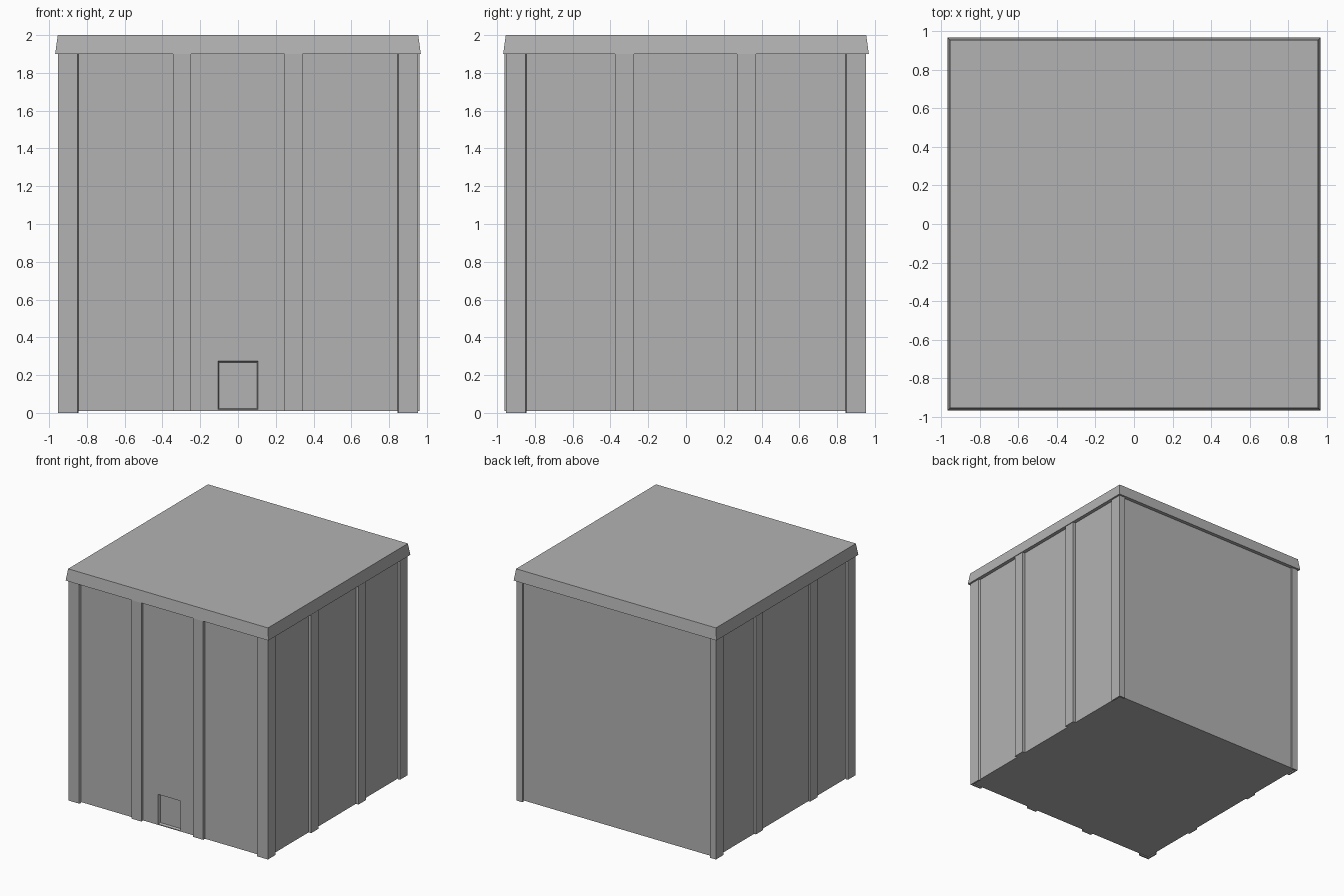
import bpy, bmesh

if "Cube" in bpy.data.objects:
    bpy.data.objects.remove(bpy.data.objects["Cube"])

WALL, POST = 0.937, 0.952      # wall plane and corner post plane
BASE, EAVE, TOP = 0.01, 1.9, 2.0

# Mid grey paint for every part
paint = bpy.data.materials.new("grey_paint")
paint.diffuse_color = (0.45, 0.45, 0.45, 1)
paint.use_nodes = True
paint.node_tree.nodes["Principled BSDF"].inputs["Base Color"].default_value = paint.diffuse_color


def finish(name, bm):
    bmesh.ops.recalc_face_normals(bm, faces=bm.faces)
    mesh = bpy.data.meshes.new(name)
    bm.to_mesh(mesh)
    bm.free()
    mesh.materials.append(paint)
    obj = bpy.data.objects.new(name, mesh)
    bpy.context.collection.objects.link(obj)
    return obj


def prism(name, outline, z0, z1):
    bm = bmesh.new()
    face = bm.faces.new([bm.verts.new((x, y, z0)) for x, y in outline])
    ext = bmesh.ops.extrude_face_region(bm, geom=[face])
    verts = [v for v in ext["geom"] if isinstance(v, bmesh.types.BMVert)]
    bmesh.ops.translate(bm, verts=verts, vec=(0, 0, z1 - z0))
    # keep the bottom cap so the part is closed
    if not face.is_valid:
        bm.faces.new([v for v in bm.verts if abs(v.co.z - z0) < 1e-6])
    return finish(name, bm)


def box(name, x0, x1, y0, y1, z0, z1):
    return prism(name, [(x0, y0), (x1, y0), (x1, y1), (x0, y1)], z0, z1)


def loft(name, ring_a, ring_b):
    bm = bmesh.new()
    a = [bm.verts.new(p) for p in ring_a]
    b = [bm.verts.new(p) for p in ring_b]
    bm.faces.new(a)
    bm.faces.new(b)
    for i in range(4):
        j = (i + 1) % 4
        bm.faces.new((a[i], a[j], b[j], b[i]))
    return finish(name, bm)


def square(r, z):
    return [(-r, -r, z), (r, -r, z), (r, r, z), (-r, r, z)]


def door_ring(inset, y):
    x, z0, z1 = 0.109 - inset, 0.015 + inset, 0.276 - inset
    return [(-x, y, z0), (x, y, z0), (x, y, z1), (-x, y, z1)]


# Main walls with a small tapered hatch recess in the front
walls = box("walls", -WALL, WALL, -WALL, WALL, BASE, EAVE)
cutter = loft("hatch_cutter", door_ring(-0.004, -WALL - 0.02),
              door_ring(0.009, -WALL + 0.02))
cutter.hide_render = True
cutter.hide_viewport = True
cut = walls.modifiers.new("hatch_recess", 'BOOLEAN')
cut.operation = 'DIFFERENCE'
cut.solver = 'EXACT'
cut.object = cutter

# Flared roof cap
loft("roof_cap", square(0.968, EAVE), square(0.954, TOP))

# L-shaped corner posts, mirrored left and right
front_post = [(POST, -POST), (POST, -0.85), (WALL, -0.844),
              (WALL, -WALL), (0.844, -WALL), (0.85, -POST)]
back_post = [(POST, POST), (POST, 0.85), (WALL, 0.844),
             (WALL, WALL), (0.895, WALL), (0.895, POST)]
for side, s in (("left", -1), ("right", 1)):
    for end, outline in (("front", front_post), ("back", back_post)):
        prism(f"{end}_{side}_corner_post", [(s * x, y) for x, y in outline], 0, EAVE)

# Intermediate pilasters on the front and both sides
for i, x in enumerate((-0.297, 0.293)):
    box(f"front_pilaster_{i + 1}", x - 0.048, x + 0.048, -0.962, -WALL, BASE, EAVE)
for i, y in enumerate((-0.325, 0.32)):
    box(f"right_pilaster_{i + 1}", WALL, 0.962, y - 0.05, y + 0.05, BASE, EAVE)
for i, y in enumerate((-0.38, 0.36)):
    box(f"left_pilaster_{i + 1}", -0.954, -WALL, y - 0.05, y + 0.05, BASE, EAVE)
